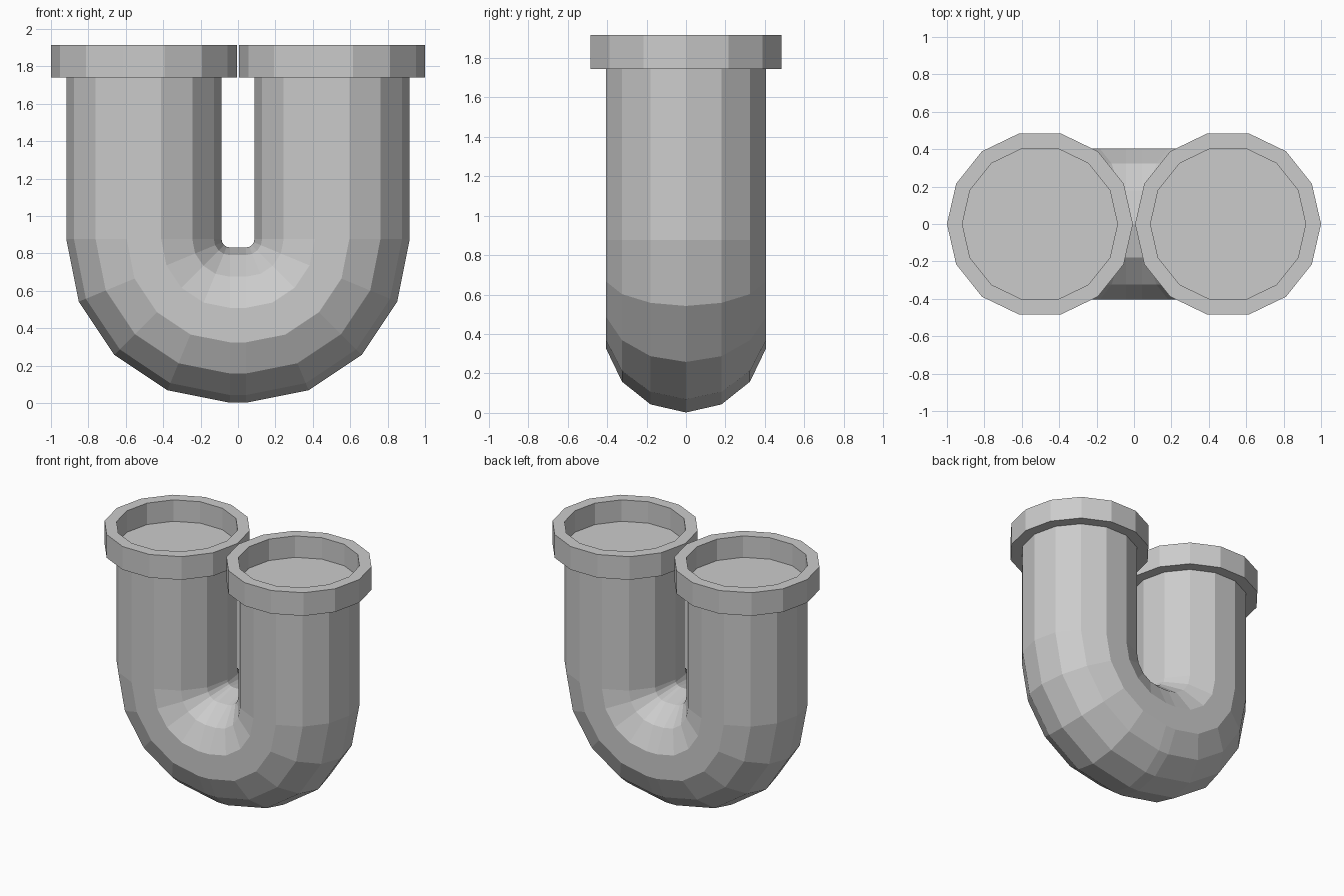
import bpy, bmesh
from math import sin, cos, pi

if "Cube" in bpy.data.objects:
    bpy.data.objects.remove(bpy.data.objects["Cube"])

SIDES = 14
TUBE_R, COLLAR_R = 0.415, 0.497
LEG_X, BEND_X, BEND_Z = 0.503, 0.043, 0.877
BEND_R = LEG_X - BEND_X
COLLAR_Z0, COLLAR_Z1, FLOOR_Z = 1.742, 1.915, 1.755


def finish(name, bm):
    bmesh.ops.recalc_face_normals(bm, faces=bm.faces[:])
    me = bpy.data.meshes.new(name)
    bm.to_mesh(me)
    bm.free()
    ob = bpy.data.objects.new(name, me)
    bpy.context.collection.objects.link(ob)
    return ob


def ring(bm, cx, cz, r, tilt=0.0):
    # 14-sided ring in the plane spanned by y and the tilted x axis
    verts = []
    for i in range(SIDES):
        a = 2 * pi * i / SIDES
        u = r * cos(a)
        verts.append(bm.verts.new((cx + u * cos(tilt), r * sin(a), cz + u * sin(tilt))))
    return verts


def bridge(bm, a, b):
    for i in range(SIDES):
        j = (i + 1) % SIDES
        bm.faces.new((a[i], a[j], b[j], b[i]))


# U-shaped pipe: straight leg, two quarter bends with a short flat between, straight leg
bm = bmesh.new()
stations = [(LEG_X, FLOOR_Z, 0.0)]
for side in (1, -1):
    for k in range(5):
        t = -(k if side == 1 else k + 4) * pi / 8
        stations.append((side * BEND_X + BEND_R * cos(t), BEND_Z + BEND_R * sin(t), t))
stations.append((-LEG_X, FLOOR_Z, -pi))
rings = [ring(bm, x, z, TUBE_R, t) for x, z, t in stations]
for a, b in zip(rings, rings[1:]):
    bridge(bm, a, b)
bm.faces.new(rings[0])
bm.faces.new(rings[-1])
finish("u_bend_pipe", bm)

# Collars: rectangular section rings around both open ends
for name, x in (("left_collar", -LEG_X), ("right_collar", LEG_X)):
    bm = bmesh.new()
    section = [(TUBE_R, COLLAR_Z0), (COLLAR_R, COLLAR_Z0),
               (COLLAR_R, COLLAR_Z1), (TUBE_R, COLLAR_Z1)]
    loops = [ring(bm, x, z, r) for r, z in section]
    for k in range(4):
        bridge(bm, loops[k], loops[(k + 1) % 4])
    finish(name, bm)
